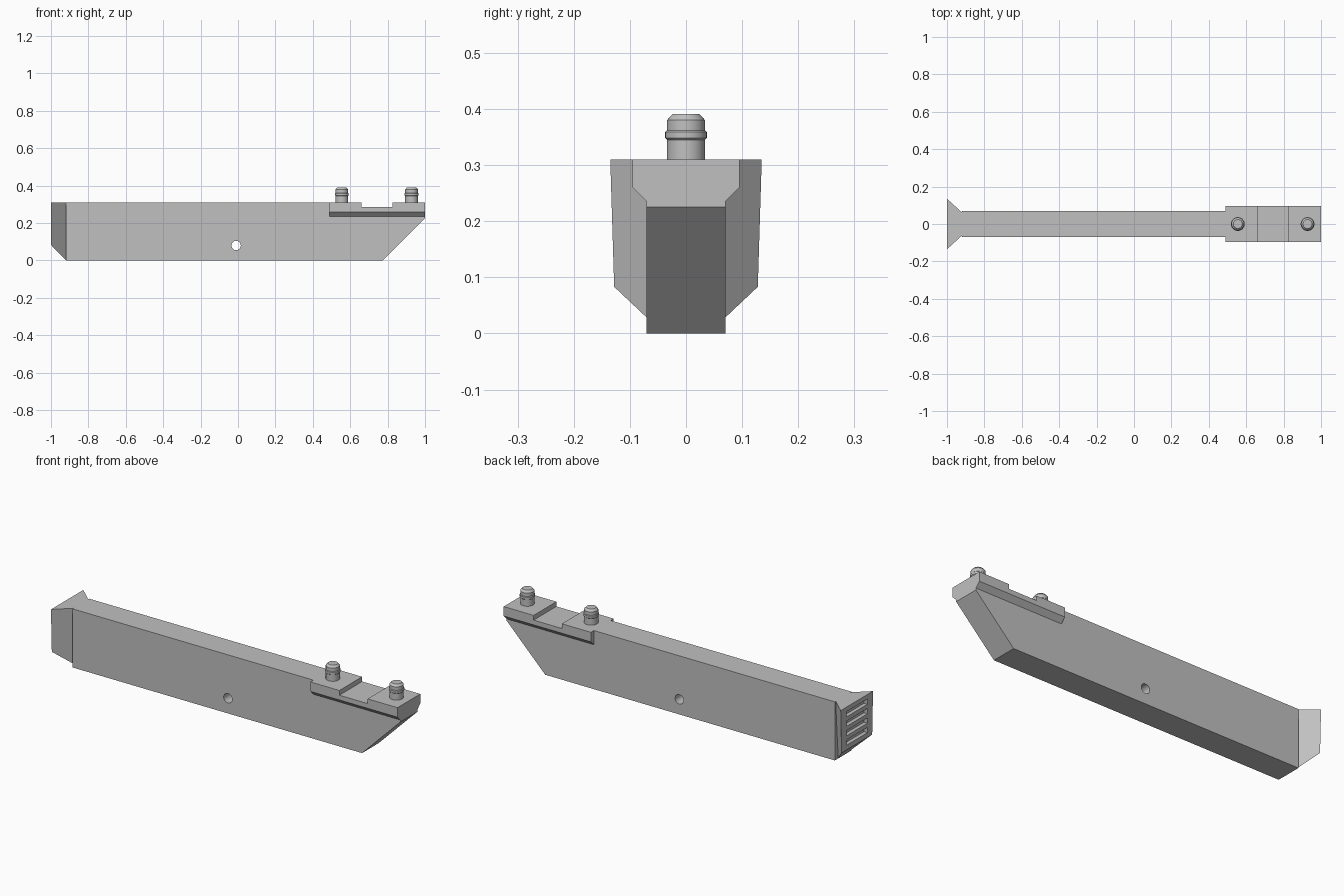
import bpy, bmesh, math
from mathutils import Matrix, Vector

cube = bpy.data.objects.get("Cube")
if cube:
    bpy.data.objects.remove(cube, do_unlink=True)

GREY = (0.53, 0.53, 0.53, 1)
mat = bpy.data.materials.new("plain grey")
mat.use_nodes = True
mat.diffuse_color = GREY
mat.node_tree.nodes["Principled BSDF"].inputs["Base Color"].default_value = GREY


def finish(name, bm):
    bmesh.ops.recalc_face_normals(bm, faces=bm.faces)
    mesh = bpy.data.meshes.new(name)
    bm.to_mesh(mesh)
    bm.free()
    mesh.materials.append(mat)
    ob = bpy.data.objects.new(name, mesh)
    bpy.context.collection.objects.link(ob)
    return ob


def loft(name, start, end):
    """Solid between two matching outlines."""
    bm = bmesh.new()
    a = [bm.verts.new(p) for p in start]
    b = [bm.verts.new(p) for p in end]
    bm.faces.new(a)
    bm.faces.new(b)
    for i in range(len(a)):
        j = (i + 1) % len(a)
        bm.faces.new((a[i], a[j], b[j], b[i]))
    return finish(name, bm)


def box(name, lo, hi):
    x0, y0, z0 = lo
    x1, y1, z1 = hi
    rect = [(y0, z0), (y1, z0), (y1, z1), (y0, z1)]
    return loft(name, [(x0, y, z) for y, z in rect], [(x1, y, z) for y, z in rect])


def cut(target, cutter):
    mod = target.modifiers.new("cut", "BOOLEAN")
    mod.operation = "DIFFERENCE"
    mod.solver = "EXACT"
    mod.object = cutter
    bpy.context.view_layer.objects.active = target
    bpy.ops.object.modifier_apply(modifier=mod.name)
    bpy.data.objects.remove(cutter, do_unlink=True)


# Long body with an undercut nose, stepped down beneath the rail
TOP, HALF = 0.31, 0.07
side = [(-0.92, 0), (0.775, 0), (1, 0.225), (1, 0.235), (0.49, 0.235), (0.49, TOP), (-0.92, TOP)]
body = loft("body", [(x, -HALF, z) for x, z in side], [(x, HALF, z) for x, z in side])

# Cross hole through the body
bm = bmesh.new()
bmesh.ops.create_cone(bm, cap_ends=True, segments=32, radius1=0.025, radius2=0.025, depth=0.4,
                      matrix=Matrix.Translation((-0.01, 0, 0.08)) @ Matrix.Rotation(math.pi / 2, 4, "X"))
cut(body, finish("hole_cutter", bm))

# Flared end plate, tapering into the body
outer = [(-1, -0.128, 0.083), (-1, 0.128, 0.083), (-1, 0.135, TOP), (-1, -0.135, TOP)]
inner = [(-0.918, -0.04, 0), (-0.918, 0.04, 0), (-0.912, 0.055, TOP), (-0.912, -0.055, TOP)]
flare = loft("flared_end", outer, inner)

# Four grip slots in the end plate
for i in range(4):
    z = 0.122 + 0.05 * i
    cut(flare, box("slot_cutter", (-1.1, -0.088, z - 0.014), (-0.98, 0.088, z + 0.014)))

# Rail with chamfered lower edges and a shallow recess
section = [(-HALF, 0.235), (HALF, 0.235), (0.095, 0.26), (0.095, TOP), (-0.095, TOP), (-0.095, 0.26)]
rail = loft("rail", [(0.49, y, z) for y, z in section], [(1, y, z) for y, z in section])
cut(rail, box("recess_cutter", (0.66, -0.2, 0.285), (0.825, 0.2, 0.4)))

# Turned pins with a raised ring and chamfered tip
PIN = [(0, 0.30), (0.034, 0.30), (0.034, 0.345), (0.037, 0.348), (0.037, 0.359),
       (0.034, 0.362), (0.034, 0.38), (0.024, 0.391), (0, 0.391)]
for name, x in (("rear_pin", 0.555), ("front_pin", 0.928)):
    bm = bmesh.new()
    pts = [bm.verts.new((x + r, 0, z)) for r, z in PIN]
    edges = [bm.edges.new(pair) for pair in zip(pts, pts[1:])]
    bmesh.ops.spin(bm, geom=pts + edges, cent=(x, 0, 0), axis=(0, 0, 1),
                   angle=2 * math.pi, steps=32)
    bmesh.ops.remove_doubles(bm, verts=bm.verts, dist=0.0001)
    finish(name, bm)

# Smooth round surfaces, keep hard edges
bpy.ops.object.select_all(action="DESELECT")
for ob in bpy.context.collection.objects:
    if ob.name in {"body", "rear_pin", "front_pin"}:
        ob.select_set(True)
        bpy.context.view_layer.objects.active = ob
bpy.ops.object.shade_smooth_by_angle(angle=math.radians(25))
